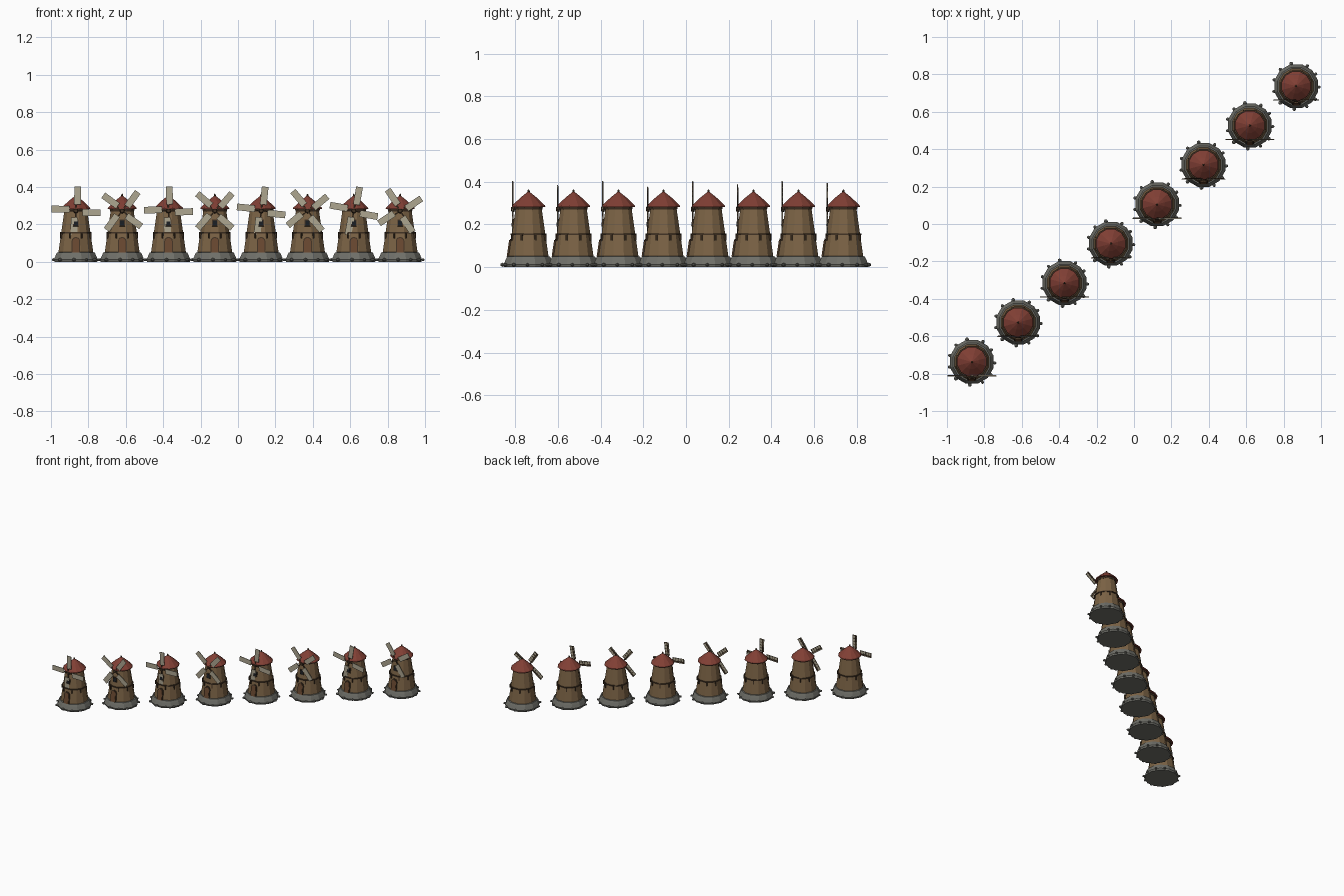
import bpy, bmesh, math, random
from mathutils import Matrix, Vector

if "Cube" in bpy.data.objects:
    bpy.data.objects.remove(bpy.data.objects["Cube"])

random.seed(4)
T, RX = Matrix.Translation, lambda a: Matrix.Rotation(a, 4, 'X')
RY, RZ = lambda a: Matrix.Rotation(a, 4, 'Y'), lambda a: Matrix.Rotation(a, 4, 'Z')


def mat(name, r, g, b):
    m = bpy.data.materials.new(name)
    m.diffuse_color = (r, g, b, 1)
    m.use_nodes = True
    m.node_tree.nodes["Principled BSDF"].inputs["Base Color"].default_value = m.diffuse_color
    return m


STONE = mat("stone", 0.16, 0.16, 0.14)
WALL = mat("wall", 0.20, 0.125, 0.06)
ROOF = mat("roof", 0.22, 0.05, 0.035)
WOOD = mat("dark_wood", 0.055, 0.033, 0.018)
DOOR = mat("door_wood", 0.14, 0.065, 0.03)
SAIL = mat("sail_cloth", 0.42, 0.38, 0.28)
GLASS = mat("glass", 0.01, 0.012, 0.015)


def lathe(bm, profile, n):
    """Revolve (radius, z) points round z, with caps."""
    rings = [[bm.verts.new((r * math.cos(2 * math.pi * (i + .5) / n),
                            r * math.sin(2 * math.pi * (i + .5) / n), z)) for i in range(n)]
             for r, z in profile]
    for a, b in zip(rings, rings[1:]):
        for i in range(n):
            j = (i + 1) % n
            bm.faces.new((a[i], a[j], b[j], b[i]))
    bm.faces.new(rings[0][::-1])
    bm.faces.new(rings[-1])


def box(bm, size, m):
    bmesh.ops.create_cube(bm, size=1, matrix=m @ Matrix.Diagonal((*size, 1)))


def arch(bm, w, h, d, m):
    """Upright slab with a rounded top, its foot at the origin of m."""
    pts = [(-w / 2, 0), (w / 2, 0)]
    pts += [(w / 2 * math.cos(a), h - w / 2 + w / 2 * math.sin(a))
            for a in [math.pi * k / 6 for k in range(7)]]
    f = bm.faces.new([bm.verts.new(m @ Vector((x, d / 2, z))) for x, z in pts])
    ext = bmesh.ops.extrude_face_region(bm, geom=[f])
    vs = [v for v in ext["geom"] if isinstance(v, bmesh.types.BMVert)]
    bmesh.ops.translate(bm, verts=vs, vec=m.to_3x3() @ Vector((0, -d, 0)))


parts = []


def part(name, material, build):
    bm = bmesh.new()
    build(bm)
    bmesh.ops.recalc_face_normals(bm, faces=bm.faces)
    me = bpy.data.meshes.new(name)
    bm.to_mesh(me)
    bm.free()
    me.materials.append(material)
    parts.append((name, me))


def tower_r(z):
    return 0.098 - (z - 0.04) * 0.148


# stone footing with loose boulders round it
part("stone_base", STONE, lambda bm: lathe(
    bm, [(0.118, 0), (0.121, 0.012), (0.111, 0.036), (0.104, 0.05), (0.09, 0.052)], 12))


def boulders(bm):
    for k in range(11):
        a = 2 * math.pi * (k + random.uniform(-.15, .15)) / 11
        s = random.uniform(0.009, 0.012)
        bmesh.ops.create_icosphere(bm, subdivisions=1, radius=s, matrix=RZ(a)
                                   @ T((0.122, 0, 0.011)) @ Matrix.Diagonal((1.15, 1, .85, 1)))


part("boulders", STONE, boulders)

# tapered tower
part("tower", WALL, lambda bm: lathe(
    bm, [(tower_r(z), z) for z in (0.04, 0.1, 0.16, 0.22, 0.288)], 12))


# mid band with brackets and band under the eaves
def bands(bm):
    r = tower_r(0.155)
    lathe(bm, [(r - .01, .150), (r + .006, .150), (r + .006, .158), (r - .01, .158)], 12)
    for k in range(8):
        box(bm, (0.010, 0.007, 0.028),
            RZ(math.pi * (k + .5) / 4) @ T((tower_r(.14) + .001, 0, .139)))


part("mid_band", WOOD, bands)
part("eaves_band", WOOD, lambda bm: lathe(
    bm, [(.055, .268), (.066, .270), (.070, .285), (.055, .287)], 12))

# conical roof and finial
part("roof", ROOF, lambda bm: lathe(
    bm, [(0.06, 0.281), (0.081, 0.281), (0.079, 0.289), (0.04, 0.325), (0.004, 0.353)], 12))
part("finial", WOOD, lambda bm: lathe(
    bm, [(.003, .345), (.006, .354), (.005, .360), (.001, .364)], 8))

# door and window set into the sloping front wall
TILT = RX(-math.atan(0.148))


def on_wall(x, z, out):
    return T((x, -tower_r(z) * .97 - out, z)) @ TILT


part("door_frame", WOOD, lambda bm: arch(bm, .046, .085, .012, on_wall(0, .048, 0)))
part("door", DOOR, lambda bm: arch(bm, .036, .079, .012, on_wall(0, .048, .003)))
part("window_frame", WOOD, lambda bm: box(bm, (.030, .012, .036), on_wall(0, .207, 0)))
part("window_pane", GLASS, lambda bm: box(bm, (.022, .012, .028), on_wall(0, .207, .002)))


# hub on its axle
def hub(bm):
    bmesh.ops.create_cone(bm, cap_ends=True, segments=8, radius1=.007, radius2=.007, depth=.05,
                          matrix=T((0, -.055, .272)) @ RX(math.pi / 2))
    bmesh.ops.create_cone(bm, cap_ends=True, segments=8, radius1=.014, radius2=.010, depth=.016,
                          matrix=T((0, -.074, .272)) @ RX(math.pi / 2))


part("hub", WOOD, hub)


# four sails: spars and slats, then cloth panels to one side of each spar
def spars(bm):
    for k in range(4):
        q = RY(k * math.pi / 2)
        box(bm, (.130, .006, .007), q @ T((.065, 0, 0)))
        for i in range(5):
            box(bm, (.003, .005, .034), q @ T((.040 + .022 * i, -.001, -.008)))


def cloths(bm):
    for k in range(4):
        box(bm, (.096, .004, .036), RY(k * math.pi / 2) @ T((.083, -.002, -.008)))


shared = list(parts)
parts.clear()
part("sail_spars", WOOD, spars)
part("sail_cloths", SAIL, cloths)
sails = list(parts)

# row of eight mills, each with its sails turned differently
ANGLES = (-1, 54, 2, 49, -6, 40, -10, 34)
for i, ang in enumerate(ANGLES):
    t = i / 7 * 2 - 1
    place = T((0.867 * t, 0.737 * t, 0))
    for group, local in ((shared, Matrix()),
                         (sails, T((0, -.074, .272)) @ RY(-math.radians(ang)))):
        for name, me in group:
            ob = bpy.data.objects.new(f"{name}_{i + 1}", me)
            ob.matrix_world = place @ local
            bpy.context.collection.objects.link(ob)
